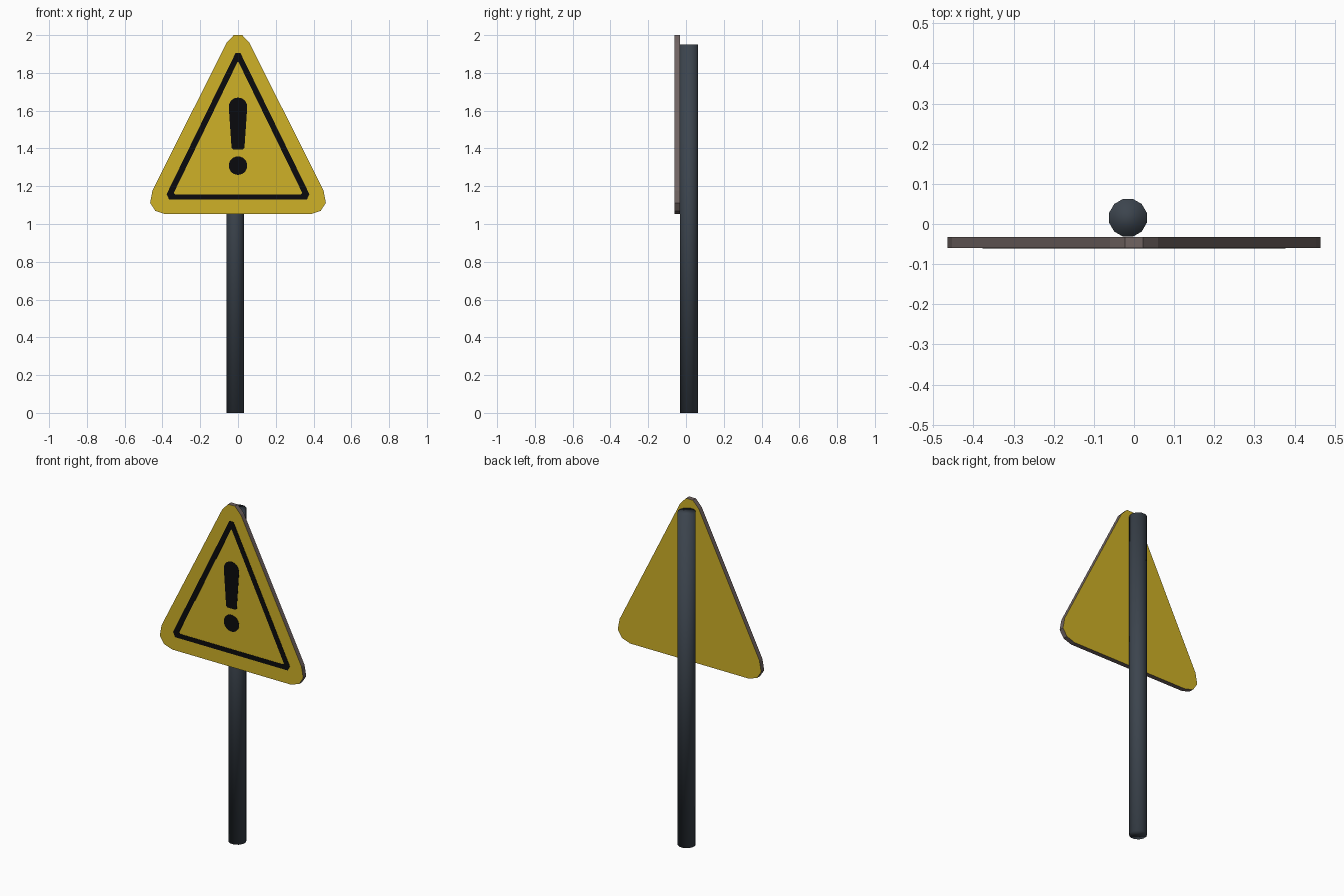
import bpy, bmesh, math

if "Cube" in bpy.data.objects:
    bpy.data.objects.remove(bpy.data.objects["Cube"])

def material(name, rgb):
    m = bpy.data.materials.new(name)
    m.diffuse_color = (*rgb, 1)
    m.use_nodes = True
    m.node_tree.nodes["Principled BSDF"].inputs["Base Color"].default_value = m.diffuse_color
    return m

YELLOW = material("sign yellow", (0.62, 0.44, 0.02))
EDGE = material("edge grey brown", (0.16, 0.125, 0.12))
BLACK = material("paint black", (0.003, 0.003, 0.004))
STEEL = material("pole dark steel", (0.045, 0.058, 0.075))

FRONT, BACK = -0.06, -0.032

def mirror(right):
    """Close a right-half outline (top to bottom) with its mirror image."""
    return right + [(-x, z) for x, z in reversed(right)]

def prism(name, outline, y0, y1, mats, hole=None):
    """Extrude an x-z outline along y; an optional hole has the same point count."""
    bm = bmesh.new()
    if hole:
        a = [bm.verts.new((x, y0, z)) for x, z in outline]
        b = [bm.verts.new((x, y0, z)) for x, z in hole]
        n = len(a)
        faces = [bm.faces.new((a[i], a[(i + 1) % n], b[(i + 1) % n], b[i])) for i in range(n)]
    else:
        faces = [bm.faces.new([bm.verts.new((x, y0, z)) for x, z in outline])]
    ext = bmesh.ops.extrude_face_region(bm, geom=faces, use_keep_orig=True)
    moved = [v for v in ext["geom"] if isinstance(v, bmesh.types.BMVert)]
    bmesh.ops.translate(bm, verts=moved, vec=(0, y1 - y0, 0))
    bmesh.ops.recalc_face_normals(bm, faces=bm.faces)
    for f in bm.faces:  # rim faces take the last material
        f.material_index = 0 if abs(f.normal.y) > 0.5 else len(mats) - 1
    me = bpy.data.meshes.new(name)
    bm.to_mesh(me)
    bm.free()
    for m in mats:
        me.materials.append(m)
    ob = bpy.data.objects.new(name, me)
    bpy.context.collection.objects.link(ob)
    return ob

# Triangular plate with chamfer-rounded corners
prism("sign_plate", mirror([(0.022, 2.0), (0.06, 1.96), (0.453, 1.177), (0.465, 1.112),
                            (0.438, 1.07), (0.385, 1.052)]), FRONT, BACK, [YELLOW, EDGE])

# Painted details, thin plates on the front
P0, P1 = FRONT - 0.0015, FRONT + 0.001
prism("border_line", mirror([(0.013, 1.905), (0.378, 1.158), (0.365, 1.13)]), P0, P1, [BLACK],
      hole=mirror([(0.003, 1.857), (0.34, 1.165), (0.332, 1.157)]))

def arc(cx, cz, r, a0, a1, n):
    return [(cx + r * math.cos(math.radians(a0 + (a1 - a0) * i / n)),
             cz + r * math.sin(math.radians(a0 + (a1 - a0) * i / n))) for i in range(n + 1)]

prism("warning_bar", arc(0, 1.62, 0.049, 0, 180, 16) + [(-0.034, 1.402), (-0.026, 1.395),
      (0.026, 1.395), (0.034, 1.402)], P0, P1, [BLACK])
prism("warning_dot", arc(0, 1.309, 0.049, 0, 345, 23), P0, P1, [BLACK])

# Round pole behind the plate
bpy.ops.mesh.primitive_cylinder_add(vertices=12, radius=0.0485, depth=1.95,
                                    location=(-0.015, 0.0155, 0.975),
                                    rotation=(0, 0, math.radians(15)))
pole = bpy.context.object
pole.name = "pole"
pole.data.materials.append(STEEL)
bpy.ops.object.shade_smooth()
